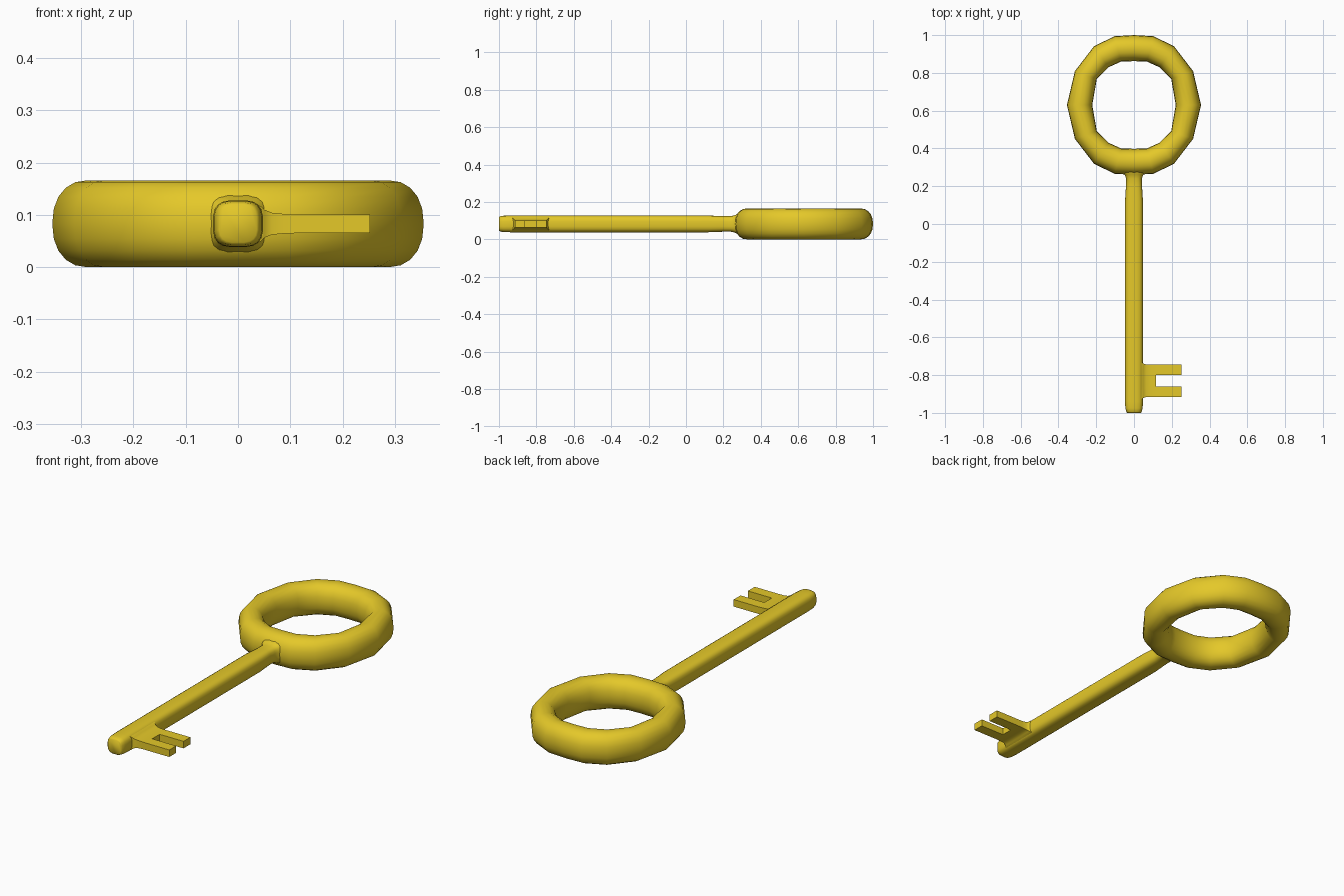
import bpy, bmesh, math

if "Cube" in bpy.data.objects:
    bpy.data.objects.remove(bpy.data.objects["Cube"])

gold = bpy.data.materials.new("gold")
gold.diffuse_color = (0.78, 0.58, 0.022, 1)
gold.use_nodes = True
gold.node_tree.nodes["Principled BSDF"].inputs["Base Color"].default_value = gold.diffuse_color
ZC = 0.083  # mid height of the key


def finish(bm, name, angle=None):
    bmesh.ops.recalc_face_normals(bm, faces=bm.faces)
    mesh = bpy.data.meshes.new(name)
    bm.to_mesh(mesh)
    bm.free()
    mesh.materials.append(gold)
    obj = bpy.data.objects.new(name, mesh)
    bpy.context.collection.objects.link(obj)
    bpy.context.view_layer.objects.active = obj
    obj.select_set(True)
    if angle:
        bpy.ops.object.shade_smooth_by_angle(angle=math.radians(angle))
    else:
        bpy.ops.object.shade_smooth()
    obj.select_set(False)
    return obj


def loft(bm, sections, closed=False):
    """Skin a list of vertex loops with quads."""
    rings = [[bm.verts.new(p) for p in s] for s in sections]
    pairs = list(zip(rings, rings[1:]))
    if closed:
        pairs.append((rings[-1], rings[0]))
    for a, b in pairs:
        for i in range(len(a)):
            j = (i + 1) % len(a)
            bm.faces.new((a[i], a[j], b[j], b[i]))
    return rings


def superellipse(n, rx, rz, power):
    pts = []
    for k in range(n):
        t = 2 * math.pi * (k + 0.5) / n
        c, s = math.cos(t), math.sin(t)
        pts.append((rx * math.copysign(abs(c) ** (2 / power), c),
                    rz * math.copysign(abs(s) ** (2 / power), s)))
    return pts


# Bow: faceted oval ring, one quarter mirrored round
quarter = [(0.355, 0, 0.221, 0), (0.313, 0.179, 0.197, 0.138),
           (0.212, 0.311, 0.135, 0.200), (0.103, 0.364, 0.068, 0.230),
           (0, 0.37, 0, 0.232)]
path = quarter + [(-a, b, -c, d) for a, b, c, d in quarter[-2::-1]]
path += [(a, -b, c, -d) for a, b, c, d in path[-2:0:-1]]
sections = []
for ox, oy, ix, iy in path:
    sec = []
    for k in range(20):
        t = 2 * math.pi * k / 20
        c, s = math.cos(t), math.sin(t)
        w = 0.5 + 0.5 * math.copysign(abs(c) ** 0.9, c)
        sec.append((ix + (ox - ix) * w, 0.63 + iy + (oy - iy) * w,
                    ZC + 0.083 * math.copysign(abs(s) ** 0.9, s)))
    sections.append(sec)
bm = bmesh.new()
loft(bm, sections, closed=True)
finish(bm, "bow_ring")

# Shaft: rounded square bar with soft tip and a flared neck at the bow
stations = [(-1.0, 0.036, 0.036), (-0.994, 0.041, 0.041), (-0.975, 0.046, 0.044),
            (-0.94, 0.048, 0.045), (0.12, 0.048, 0.045), (0.20, 0.043, 0.042),
            (0.24, 0.042, 0.042), (0.262, 0.05, 0.047), (0.285, 0.07, 0.06),
            (0.32, 0.075, 0.06)]
bm = bmesh.new()
rings = loft(bm, [[(x, y, ZC + z) for x, z in superellipse(20, rx, rz, 3.2)]
                  for y, rx, rz in stations])
bm.faces.new(rings[0])
bm.faces.new(rings[-1])
finish(bm, "shaft", 50)

# Bit: flared root, then two teeth extruded from its end
root = [(0.02, 0.105, 0.040), (0.043, 0.098, 0.034), (0.05, 0.091, 0.027),
        (0.065, 0.086, 0.021), (0.09, 0.085, 0.0185), (0.117, 0.085, 0.018)]
sections = []
for x, hy, hz in root:
    ys = (-hy, -0.03, 0.03, hy)
    sections.append([(x, -0.83 + y, ZC + hz) for y in ys] +
                    [(x, -0.83 + y, ZC - hz) for y in reversed(ys)])
bm = bmesh.new()
rings = loft(bm, sections)
bm.faces.new(rings[0])
end = rings[-1]
caps = [bm.faces.new((end[i], end[i + 1], end[6 - i], end[7 - i])) for i in range(3)]
for cap in (caps[0], caps[2]):
    new = bmesh.ops.extrude_discrete_faces(bm, faces=[cap])["faces"][0]
    for v in new.verts:
        v.co.x = 0.252
finish(bm, "bit_teeth", 40)
